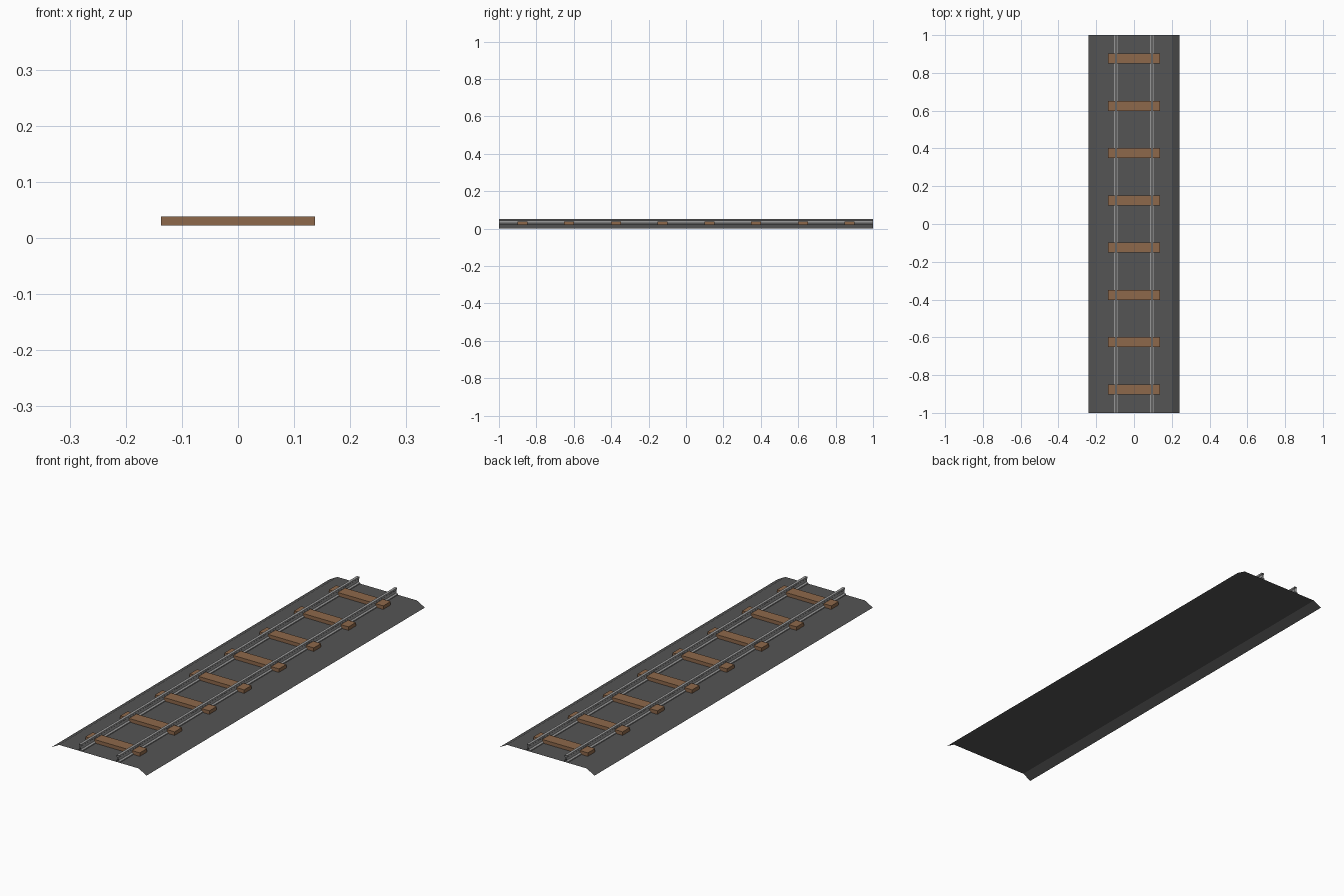
import bpy, bmesh

cube = bpy.data.objects.get("Cube")
if cube:
    bpy.data.objects.remove(cube, do_unlink=True)


def make_material(name, colour):
    mat = bpy.data.materials.new(name)
    mat.use_nodes = True
    mat.diffuse_color = (*colour, 1)
    mat.node_tree.nodes["Principled BSDF"].inputs["Base Color"].default_value = (*colour, 1)
    return mat


GRAVEL = make_material("dark grey gravel", (0.09, 0.09, 0.09))
WOOD = make_material("brown wood", (0.27, 0.14, 0.07))
STEEL = make_material("grey steel", (0.33, 0.33, 0.33))
BED_TOP = 0.022


def link(name, bm, mat):
    mesh = bpy.data.meshes.new(name)
    bm.to_mesh(mesh)
    bm.free()
    obj = bpy.data.objects.new(name, mesh)
    bpy.context.collection.objects.link(obj)
    mesh.materials.append(mat)
    return obj


def sweep(name, profile, mat, centre=0):
    """Sweep an open x-z profile along the whole track, without end caps."""
    bm = bmesh.new()
    rows = [[bm.verts.new((x + centre, y, z)) for x, z in profile] for y in (-1, 1)]
    for i in range(len(profile) - 1):
        bm.faces.new((rows[0][i], rows[0][i + 1], rows[1][i + 1], rows[1][i]))
    return link(name, bm, mat)


# Ballast bed: a flat sheet with sloping shoulders
sweep("ballast_bed", [(-0.24, 0), (-0.2, BED_TOP), (0.2, BED_TOP), (0.24, 0)], GRAVEL)

# Rails: foot, thin web and head
half = [(0.010, BED_TOP), (0.010, 0.026), (0.003, 0.030),
        (0.003, 0.043), (0.006, 0.046), (0.006, 0.053)]
profile = [(-x, z) for x, z in half] + half[::-1]
for side, x in (("right", -0.095), ("left", 0.095)):
    sweep(side + "_rail", profile, STEEL, x)

# Wooden ties, evenly spaced
for i in range(8):
    bm = bmesh.new()
    bmesh.ops.create_cube(bm, size=1)
    bmesh.ops.scale(bm, vec=(0.274, 0.053, 0.016), verts=bm.verts)
    bmesh.ops.translate(bm, vec=(0, -0.875 + i * 0.25, BED_TOP + 0.0082), verts=bm.verts)
    link(f"tie_{i + 1}", bm, WOOD)
